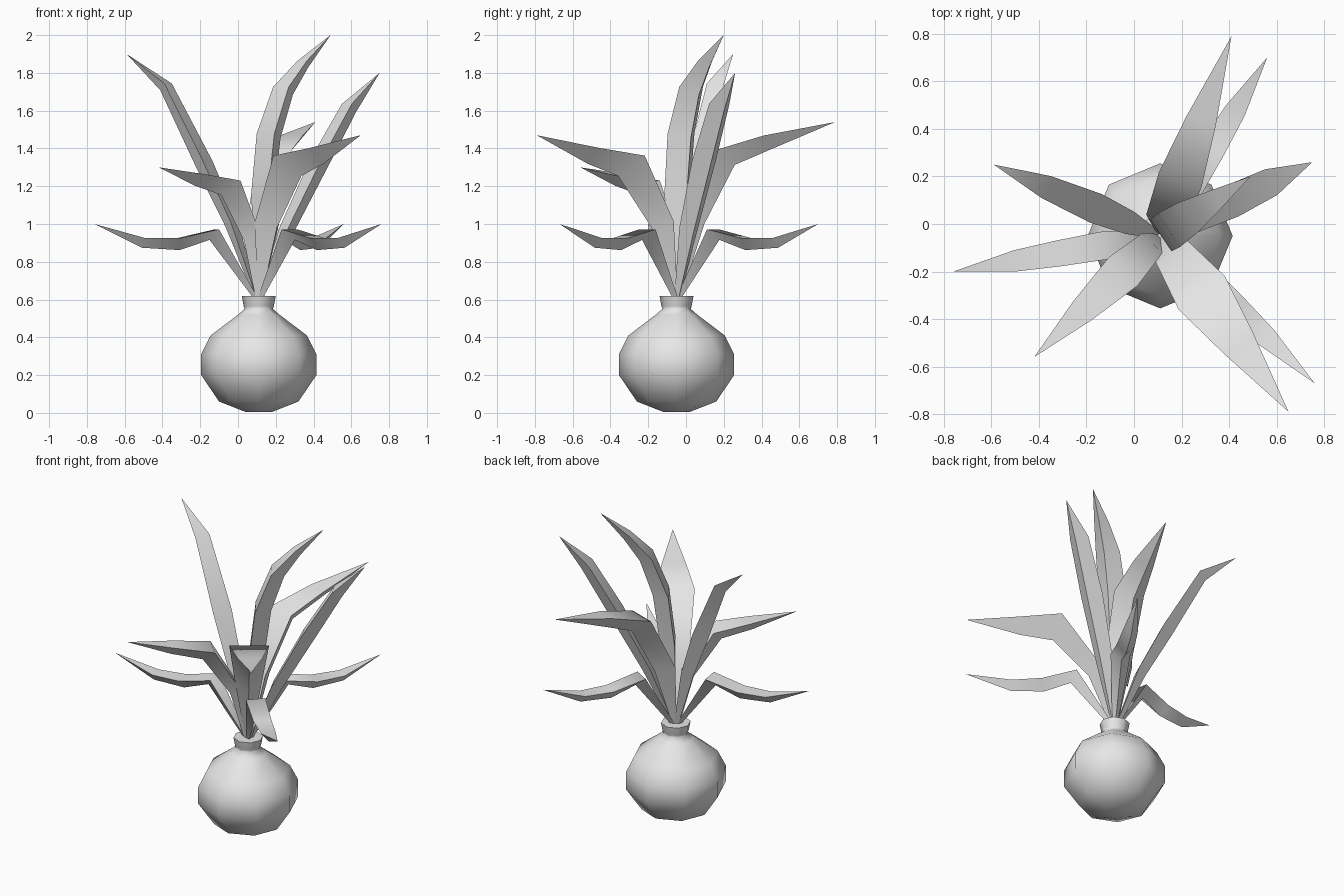
import bpy
import bmesh
import math
from mathutils import Vector

cube = bpy.data.objects.get("Cube")
if cube:
    bpy.data.objects.remove(cube, do_unlink=True)

grey = bpy.data.materials.new("plain_grey")
grey.use_nodes = True
colour = (0.8, 0.8, 0.8, 1)
grey.diffuse_color = colour
grey.node_tree.nodes["Principled BSDF"].inputs["Base Color"].default_value = colour

CENTRE = Vector((0.11, -0.05, 0))


def finish(bm, name):
    """Turn a bmesh into a shaded object with outward normals."""
    bmesh.ops.recalc_face_normals(bm, faces=bm.faces)
    mesh = bpy.data.meshes.new(name)
    bm.to_mesh(mesh)
    bm.free()
    mesh.materials.append(grey)
    obj = bpy.data.objects.new(name, mesh)
    bpy.context.collection.objects.link(obj)
    bpy.ops.object.select_all(action="DESELECT")
    obj.select_set(True)
    bpy.context.view_layer.objects.active = obj
    bpy.ops.object.shade_smooth_by_angle(angle=math.radians(75))
    return obj


def make_vase(profile, sides):
    """Lathe a (radius, height) profile around the vase axis."""
    bm = bmesh.new()
    rings = []
    for radius, height in profile:
        ring = []
        for i in range(sides):
            a = math.tau * i / sides
            offset = Vector((radius * math.cos(a), radius * math.sin(a), height))
            ring.append(bm.verts.new(CENTRE + offset))
        rings.append(ring)
    for low, high in zip(rings, rings[1:]):
        for i in range(sides):
            j = (i + 1) % sides
            bm.faces.new((low[i], low[j], high[j], high[i]))
    bm.faces.new(rings[0])
    bm.faces.new(rings[-1])
    return finish(bm, "vase")


def make_leaf(name, tip, path):
    """Sweep a flat-topped, deeply keeled section out to a pointed tip.

    Each path entry is (distance from axis, height, half width)."""
    tip = Vector(tip)
    out = Vector((tip.x - CENTRE.x, tip.y - CENTRE.y, 0)).normalized()
    side = Vector((-out.y, out.x, 0))
    up = Vector((0, 0, 1))
    centres = [CENTRE + out * r + up * z for r, z, w in path] + [tip]
    bm = bmesh.new()
    sections = []
    for i, (r, z, width) in enumerate(path):
        along = (centres[i + 1] - centres[max(i - 1, 0)]).normalized()
        keel = side.cross(along).normalized()
        if keel.z > 0:
            keel.negate()
        rim = centres[i] - keel * width * 0.45
        points = (rim + side * width, centres[i] + keel * width * 0.7,
                  rim - side * width)
        sections.append([bm.verts.new(p) for p in points])
    for a, b in zip(sections, sections[1:]):
        for i in range(3):
            j = (i + 1) % 3
            bm.faces.new((a[i], a[j], b[j], b[i]))
    end = bm.verts.new(tip)
    last = sections[-1]
    for i in range(3):
        bm.faces.new((last[i], last[(i + 1) % 3], end))
    bm.faces.new(sections[0])
    return finish(bm, name)


# Round vase with a short lipped neck
make_vase([(0.07, 0.005), (0.21, 0.06), (0.305, 0.2), (0.305, 0.31),
           (0.255, 0.41), (0.11, 0.52), (0.075, 0.55), (0.08, 0.565),
           (0.09, 0.62)], 8)

# Low drooping leaves share one path
root = (0.01, 0.6, 0.015)
low_path = [root, (0.24, 0.95, 0.06), (0.43, 0.9, 0.055), (0.62, 0.905, 0.045)]
low_tips = {"left_front": (0.76, -0.67, 1), "left_back": (0.56, 0.7, 1),
            "right": (-0.76, -0.2, 1)}
for place, tip in low_tips.items():
    make_leaf("low_leaf_" + place, tip, low_path)

# Middle leaves with a sharp bend
make_leaf("middle_leaf_back", (0.41, 0.79, 1.54),
          [root, (0.1, 1.02, 0.085), (0.28, 1.36, 0.095), (0.52, 1.44, 0.065)])
make_leaf("middle_leaf_left", (0.65, -0.79, 1.47),
          [root, (0.11, 1, 0.08), (0.33, 1.32, 0.12), (0.57, 1.37, 0.075)])
make_leaf("middle_leaf_right", (-0.42, -0.56, 1.3),
          [root, (0.07, 0.93, 0.06), (0.24, 1.2, 0.085), (0.46, 1.24, 0.055)])

# Tall upright leaves
make_leaf("tall_leaf_centre", (0.49, 0.2, 2),
          [root, (0.04, 1.15, 0.08), (0.08, 1.47, 0.085), (0.17, 1.71, 0.075),
           (0.29, 1.85, 0.045)])
make_leaf("tall_leaf_right", (-0.59, 0.25, 1.9),
          [root, (0.16, 1.0, 0.05), (0.32, 1.32, 0.065), (0.54, 1.73, 0.05)])
make_leaf("tall_leaf_left", (0.75, 0.26, 1.8),
          [root, (0.17, 0.97, 0.055), (0.36, 1.32, 0.07), (0.54, 1.62, 0.06)])
